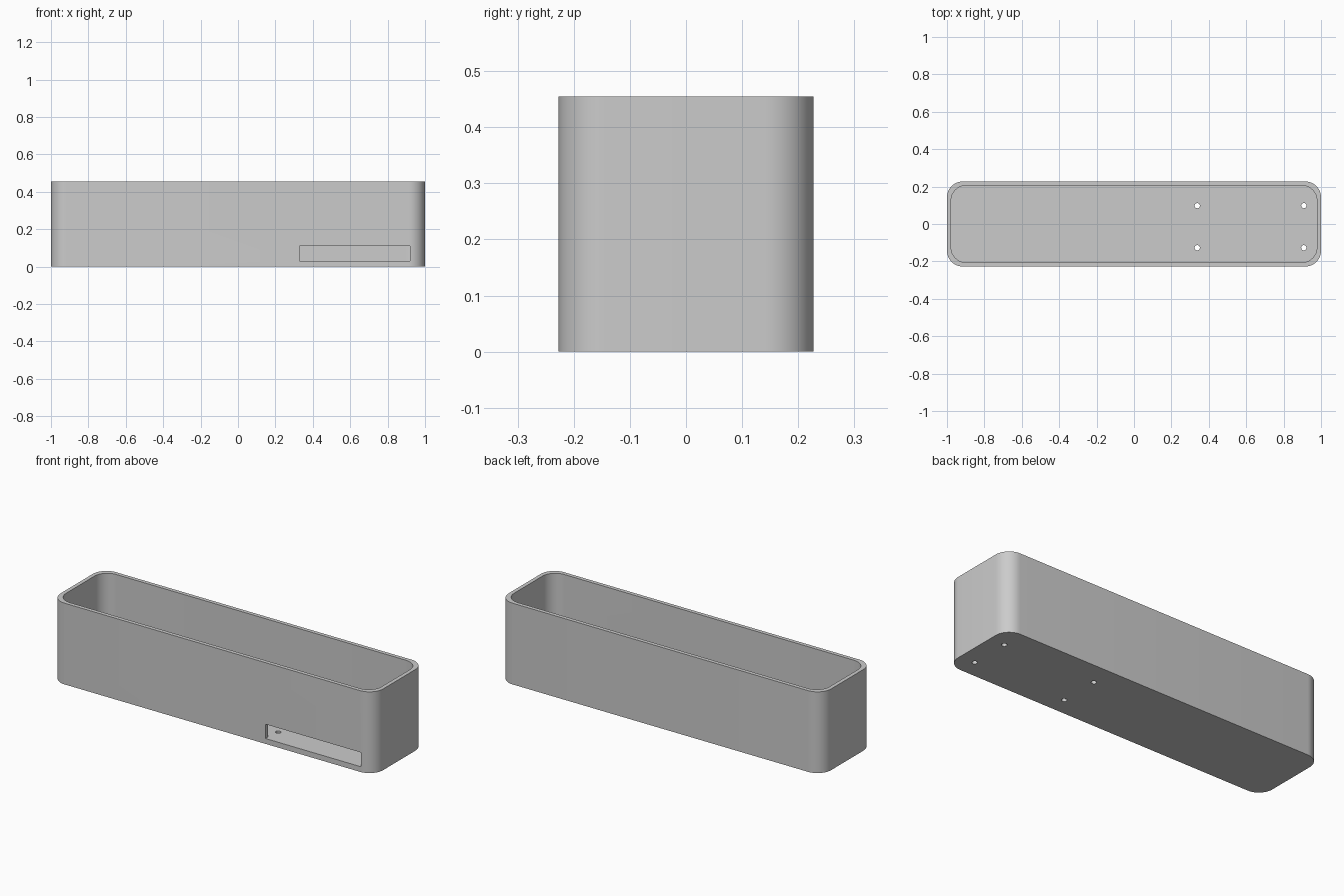
import bpy
import bmesh
from math import radians, sin, cos, pi

LENGTH, WIDTH, HEIGHT = 2.0, 0.455, 0.455
WALL, FLOOR, RADIUS = 0.022, 0.03, 0.085

old = bpy.data.objects.get("Cube")
if old:
    bpy.data.objects.remove(old, do_unlink=True)

grey = bpy.data.materials.new("plain grey")
grey.use_nodes = True
colour = (0.6, 0.6, 0.6, 1)
grey.diffuse_color = colour
grey.node_tree.nodes["Principled BSDF"].inputs["Base Color"].default_value = colour


def prism(name, points, z0, z1):
    """Extrude a flat outline from z0 up to z1."""
    bm = bmesh.new()
    face = bm.faces.new([bm.verts.new((x, y, z0)) for x, y in points])
    top = bmesh.ops.extrude_face_region(bm, geom=[face])["geom"]
    bmesh.ops.translate(bm, vec=(0, 0, z1 - z0),
                        verts=[v for v in top if isinstance(v, bmesh.types.BMVert)])
    bmesh.ops.recalc_face_normals(bm, faces=bm.faces)
    mesh = bpy.data.meshes.new(name)
    bm.to_mesh(mesh)
    bm.free()
    mesh.materials.append(grey)
    obj = bpy.data.objects.new(name, mesh)
    bpy.context.collection.objects.link(obj)
    return obj


def rounded_rect(length, width, r, steps=12):
    points = []
    for quarter, (sx, sy) in enumerate([(1, 1), (-1, 1), (-1, -1), (1, -1)]):
        for i in range(steps + 1):
            a = (quarter + i / steps) * pi / 2
            points.append((sx * (length / 2 - r) + r * cos(a),
                           sy * (width / 2 - r) + r * sin(a)))
    return points


def circle(x, y, r, sides=24):
    return [(x + r * cos(2 * pi * i / sides), y + r * sin(2 * pi * i / sides))
            for i in range(sides)]


# Outer body
box = prism("open_box", rounded_rect(LENGTH, WIDTH, RADIUS), 0, HEIGHT)

# Inner hollow
cutters = [prism("hollow_cutter",
                 rounded_rect(LENGTH - 2 * WALL, WIDTH - 2 * WALL, RADIUS - 0.005),
                 FLOOR, HEIGHT + 0.1)]

# Slot through the front wall, level with the inner floor
slot = [(0.33, -0.3), (0.92, -0.3), (0.92, -0.15), (0.33, -0.15)]
cutters.append(prism("slot_cutter", slot, FLOOR, 0.11))

# Four screw holes through the floor
for x in (0.338, 0.908):
    for y in (-0.127, 0.098):
        cutters.append(prism("hole_cutter", circle(x, y, 0.014), -0.1, 0.1))

# Cut everything out of the body
bpy.context.view_layer.objects.active = box
for cutter in cutters:
    mod = box.modifiers.new("cut", "BOOLEAN")
    mod.operation = "DIFFERENCE"
    mod.solver = "EXACT"
    mod.object = cutter
    bpy.ops.object.modifier_apply(modifier=mod.name)
    bpy.data.objects.remove(cutter, do_unlink=True)

# Smooth corners, sharp rims
bpy.ops.object.select_all(action="DESELECT")
box.select_set(True)
bpy.ops.object.shade_smooth_by_angle(angle=radians(30))
